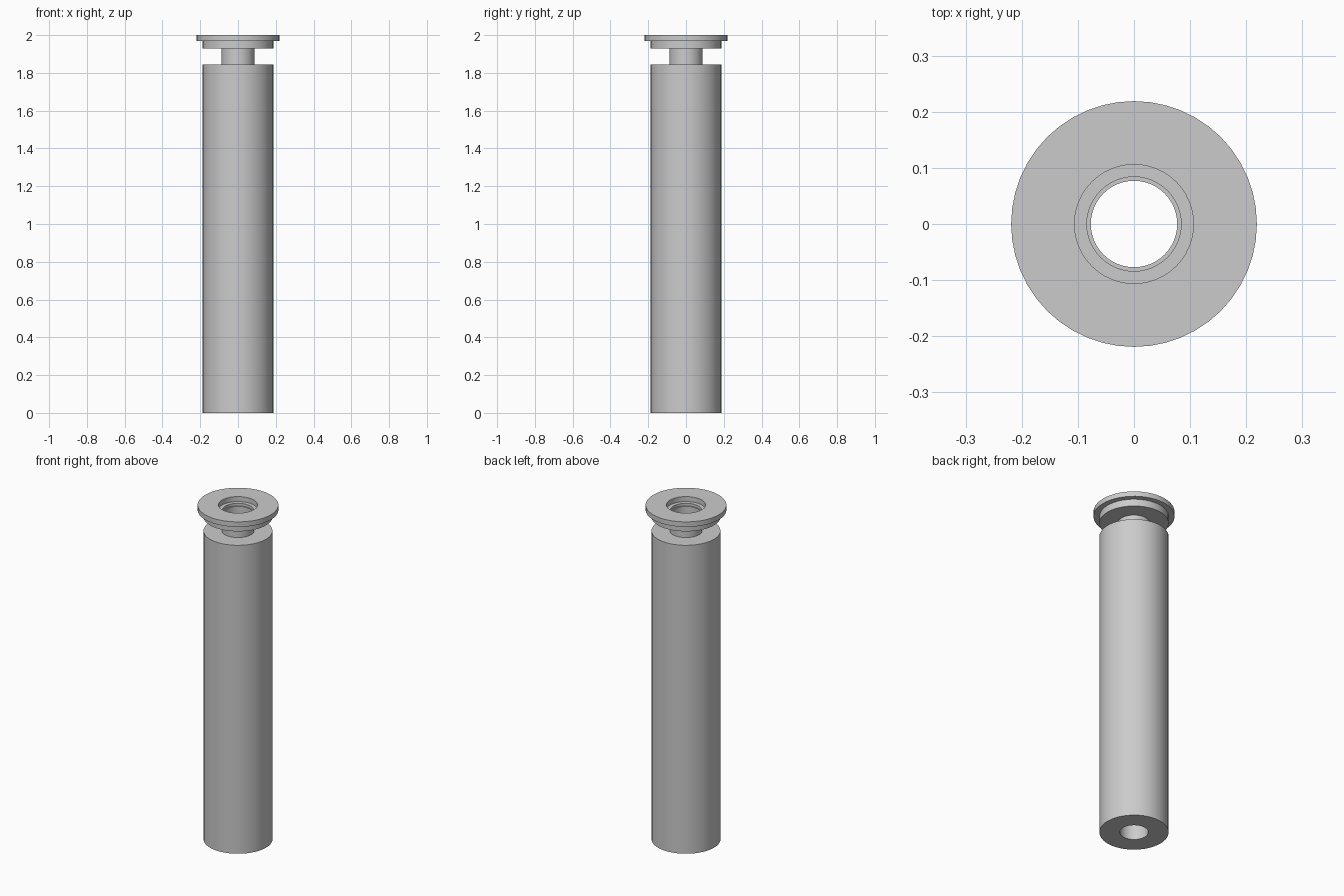
import bpy
import bmesh
import math
from mathutils import Matrix, Vector

cube = bpy.data.objects.get("Cube")
if cube:
    bpy.data.objects.remove(cube)

SEGMENTS = 48
BORE = 0.077

# One plain metal colour
metal = bpy.data.materials.new("grey_metal")
metal.use_nodes = True
colour = (0.6, 0.6, 0.6, 1)
metal.diffuse_color = colour
metal.node_tree.nodes["Principled BSDF"].inputs["Base Color"].default_value = colour

# Closed half section (radius, height), from the foot up the outside and back down the bore
profile = [
    (BORE, 0), (0.187, 0), (0.187, 1.845),          # long sleeve
    (0.088, 1.845), (0.088, 1.928),                 # narrow neck
    (0.187, 1.928), (0.187, 1.97),                  # collar
    (0.219, 1.97), (0.219, 2.0),                    # flange
    (0.106, 2.0), (0.106, 1.97),                    # counterbore
    (0.084, 1.97), (0.084, 1.955), (BORE, 1.955),   # inner seat
]

# Revolve the section into a hollow tube
bm = bmesh.new()
verts = [bm.verts.new((r, 0, z)) for r, z in profile]
edges = [bm.edges.new((v, verts[(i + 1) % len(verts)])) for i, v in enumerate(verts)]
bmesh.ops.spin(bm, geom=verts + edges, cent=(0, 0, 0), axis=(0, 0, 1),
               angle=math.tau, steps=SEGMENTS, use_merge=True)
bmesh.ops.remove_doubles(bm, verts=bm.verts, dist=0.0001)
bmesh.ops.recalc_face_normals(bm, faces=bm.faces)
mesh = bpy.data.meshes.new("flanged_sleeve")
bm.to_mesh(mesh)
bm.free()

sleeve = bpy.data.objects.new("flanged_sleeve", mesh)
mesh.materials.append(metal)
bpy.context.collection.objects.link(sleeve)
bpy.ops.object.select_all(action="DESELECT")
sleeve.select_set(True)
bpy.context.view_layer.objects.active = sleeve
bpy.ops.object.shade_smooth_by_angle(angle=math.radians(30))
